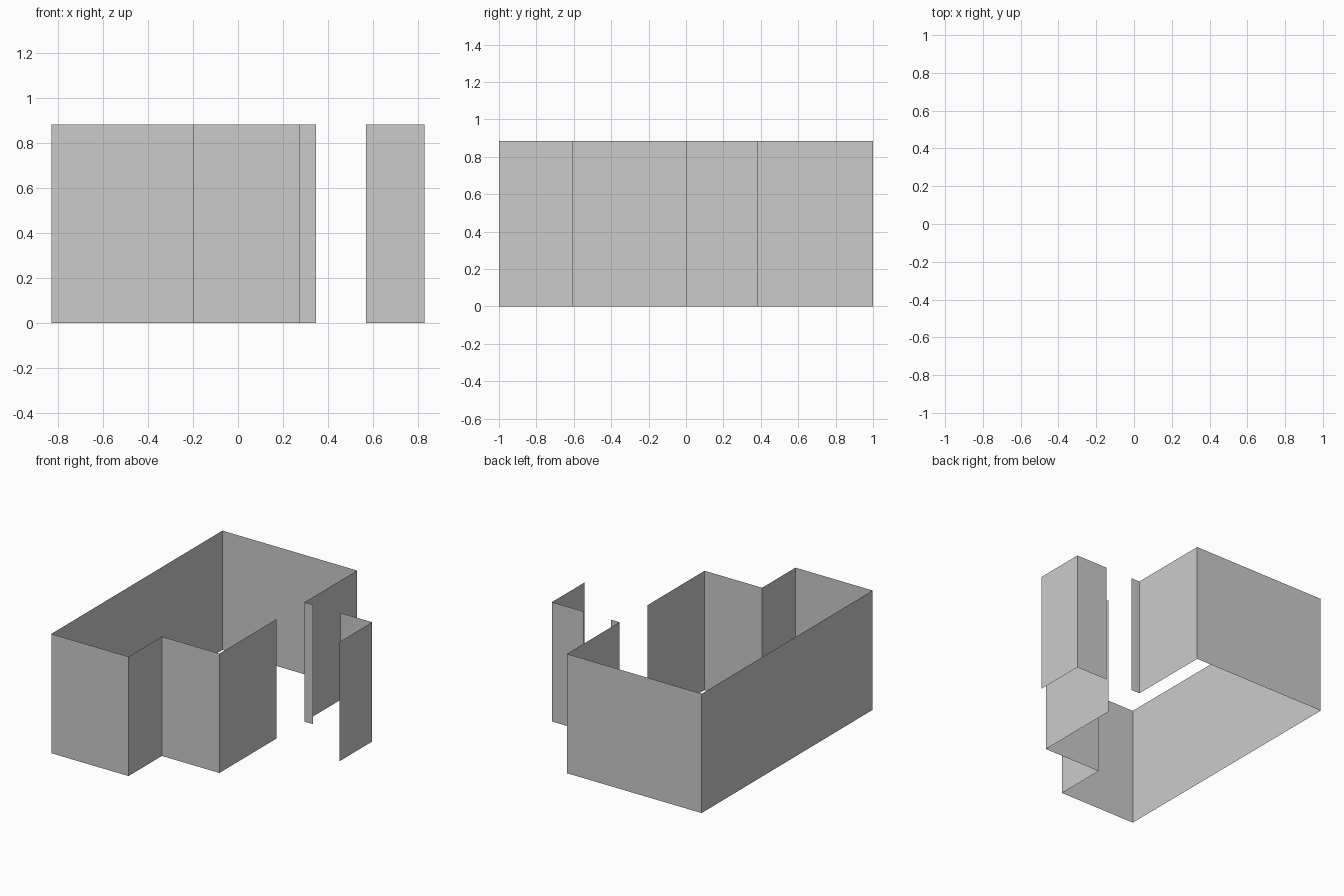
import bpy
import bmesh

if "Cube" in bpy.data.objects:
    bpy.data.objects.remove(bpy.data.objects["Cube"])

HEIGHT = 0.883
LEFT, STEP, INNER, RIGHT = -0.828, -0.196, 0.275, 0.828
FRONT, RECESS, PORCH, BACK = -1.0, -0.61, 0.385, 1.0


def wall_run(name, path):
    """Raise a thin wall along an open floor-plan path."""
    bm = bmesh.new()
    verts = [bm.verts.new((x, y, 0)) for x, y in path]
    edges = [bm.edges.new(pair) for pair in zip(verts, verts[1:])]
    raised = bmesh.ops.extrude_edge_only(bm, edges=edges)["geom"]
    top = [g for g in raised if isinstance(g, bmesh.types.BMVert)]
    bmesh.ops.translate(bm, verts=top, vec=(0, 0, HEIGHT))
    # Consistent facing: outside of the plan
    bm.normal_update()
    bm.faces.ensure_lookup_table()
    a, b = path[0], path[1]
    out = (b[1] - a[1], a[0] - b[0])
    n = bm.faces[0].normal
    if n.x * out[0] + n.y * out[1] < 0:
        bmesh.ops.reverse_faces(bm, faces=bm.faces[:])
    mesh = bpy.data.meshes.new(name)
    bm.to_mesh(mesh)
    bm.free()
    obj = bpy.data.objects.new(name, mesh)
    bpy.context.collection.objects.link(obj)
    return obj


# Main room walls, counter-clockwise from the door jamb round to the opening
wall_run("room_walls", [
    (0.346, PORCH), (INNER, PORCH), (INNER, BACK), (LEFT, BACK),
    (LEFT, FRONT), (STEP, FRONT), (STEP, RECESS), (INNER, RECESS),
    (INNER, 0.055),
])

# Free-standing corner wall on the right of the doorway
wall_run("entry_corner_wall", [(RIGHT, 0.004), (RIGHT, PORCH), (0.569, PORCH)])
